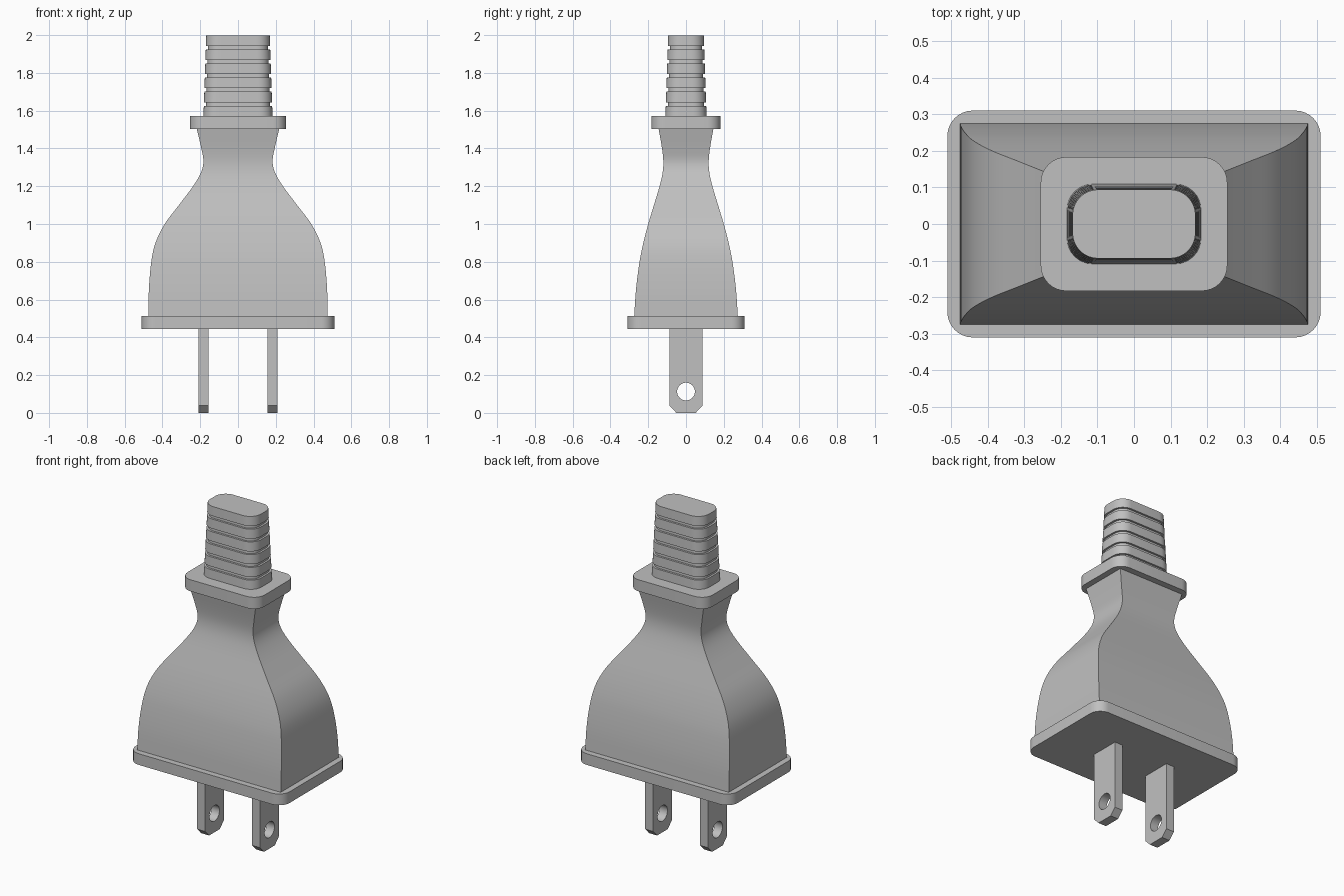
import bpy, bmesh, math

if "Cube" in bpy.data.objects:
    bpy.data.objects.remove(bpy.data.objects["Cube"])

grey = bpy.data.materials.new("light grey")
grey.diffuse_color = (0.53, 0.53, 0.53, 1)
grey.use_nodes = True
grey.node_tree.nodes["Principled BSDF"].inputs["Base Color"].default_value = grey.diffuse_color


def add_object(name, mesh, angle=30):
    mesh.materials.clear()
    mesh.materials.append(grey)
    ob = bpy.data.objects.new(name, mesh)
    bpy.context.collection.objects.link(ob)
    bpy.ops.object.select_all(action='DESELECT')
    ob.select_set(True)
    bpy.context.view_layer.objects.active = ob
    bpy.ops.object.shade_smooth_by_angle(angle=math.radians(angle))
    return ob


def rounded_rect(hx, hy, r, seg=8):
    pts = []
    for k, (sx, sy) in enumerate([(1, 1), (-1, 1), (-1, -1), (1, -1)]):
        for i in range(seg + 1):
            a = math.pi / 2 * (k + i / seg)
            pts.append((sx * (hx - r) + r * math.cos(a),
                        sy * (hy - r) + r * math.sin(a)))
    return pts


def loft(name, sections):
    """Skin a stack of (z, outline) sections and cap both ends."""
    bm = bmesh.new()
    rings = [[bm.verts.new((x, y, z)) for x, y in pts] for z, pts in sections]
    n = len(rings[0])
    for a, b in zip(rings, rings[1:]):
        for i in range(n):
            j = (i + 1) % n
            bm.faces.new((a[i], a[j], b[j], b[i]))
    bm.faces.new(rings[0][::-1])
    bm.faces.new(rings[-1])
    mesh = bpy.data.meshes.new(name)
    bm.to_mesh(mesh)
    bm.free()
    return add_object(name, mesh)


def spline(p0, p1, p2, p3, t):
    """Smooth interpolation between p1 and p2, allowing uneven spacing in z."""
    h = p2[0] - p1[0]
    out = [p1[0] + h * t]
    for k in (1, 2):
        m1 = (p2[k] - p0[k]) / (p2[0] - p0[0]) * h
        m2 = (p3[k] - p1[k]) / (p3[0] - p1[0]) * h
        out.append((2*t**3 - 3*t**2 + 1) * p1[k] + (t**3 - 2*t**2 + t) * m1
                   + (3*t**2 - 2*t**3) * p2[k] + (t**3 - t**2) * m2)
    return out


# Flanges at the bottom and top of the body
for name, z0, z1, hx, hy in [("base_flange", 0.445, 0.512, 0.51, 0.31),
                             ("neck_flange", 1.503, 1.572, 0.255, 0.183)]:
    outline = rounded_rect(hx, hy, 0.07)
    loft(name, [(z0, outline), (z1, outline)])

# Flared body: height, half width, half depth
profile = [(0.50, 0.475, 0.275), (0.65, 0.472, 0.265), (0.80, 0.459, 0.246),
           (0.90, 0.437, 0.226), (1.00, 0.388, 0.200), (1.10, 0.313, 0.170),
           (1.20, 0.238, 0.140), (1.27, 0.197, 0.124), (1.33, 0.183, 0.120),
           (1.40, 0.194, 0.127), (1.51, 0.220, 0.146)]
padded = [profile[0]] + profile + [profile[-1]]
levels = [spline(*padded[i:i + 4], t / 5)
          for i in range(len(profile) - 1) for t in range(5)] + [profile[-1]]
loft("body", [(z, [(x, y), (-x, y), (-x, -y), (x, -y)]) for z, x, y in levels])

# Tapered strain relief with ribs and grooves
def relief(z, inset):
    t = (z - 1.57) / 0.43
    return z, rounded_rect(0.183 - 0.015 * t - inset, 0.109 - 0.015 * t - inset,
                           0.07 - inset)

sections = []
for i in range(6):
    z0 = 1.57 + 0.0745 * i
    z1 = min(z0 + 0.056, 2.0)
    if i:
        sections.append(relief(z0, 0.012))
    sections += [relief(z0, 0), relief(z1, 0)]
    if i < 5:
        sections.append(relief(z1, 0.012))
loft("strain_relief", sections)

# Flat prongs with clipped tips and a round hole
def prong(name, x):
    curve = bpy.data.curves.new(name, 'CURVE')
    curve.dimensions = '2D'
    curve.fill_mode = 'BOTH'
    curve.extrude = 0.0265
    blade = [(-0.051, 0), (0.051, 0), (0.088, 0.038), (0.088, 0.455),
             (-0.088, 0.455), (-0.088, 0.038)]
    hole = [(0.047 * math.cos(a), 0.113 + 0.047 * math.sin(a))
            for a in (2 * math.pi * i / 32 for i in range(32))]
    for pts in (blade, hole):
        s = curve.splines.new('POLY')
        s.points.add(len(pts) - 1)
        for p, (u, v) in zip(s.points, pts):
            p.co = (u, v, 0, 1)
        s.use_cyclic_u = True
    temp = bpy.data.objects.new("prong_curve", curve)
    bpy.context.collection.objects.link(temp)
    bpy.context.view_layer.update()
    graph = bpy.context.evaluated_depsgraph_get()
    mesh = bpy.data.meshes.new_from_object(temp.evaluated_get(graph))
    bpy.data.objects.remove(temp)
    # Stand the outline up in the YZ plane
    for v in mesh.vertices:
        u, w, d = v.co
        v.co = (x + d, u, w)
    bm = bmesh.new()
    bm.from_mesh(mesh)
    bmesh.ops.remove_doubles(bm, verts=bm.verts, dist=1e-5)
    bmesh.ops.recalc_face_normals(bm, faces=bm.faces)
    bm.to_mesh(mesh)
    bm.free()
    add_object(name, mesh)

prong("left_prong", -0.182)
prong("right_prong", 0.182)
